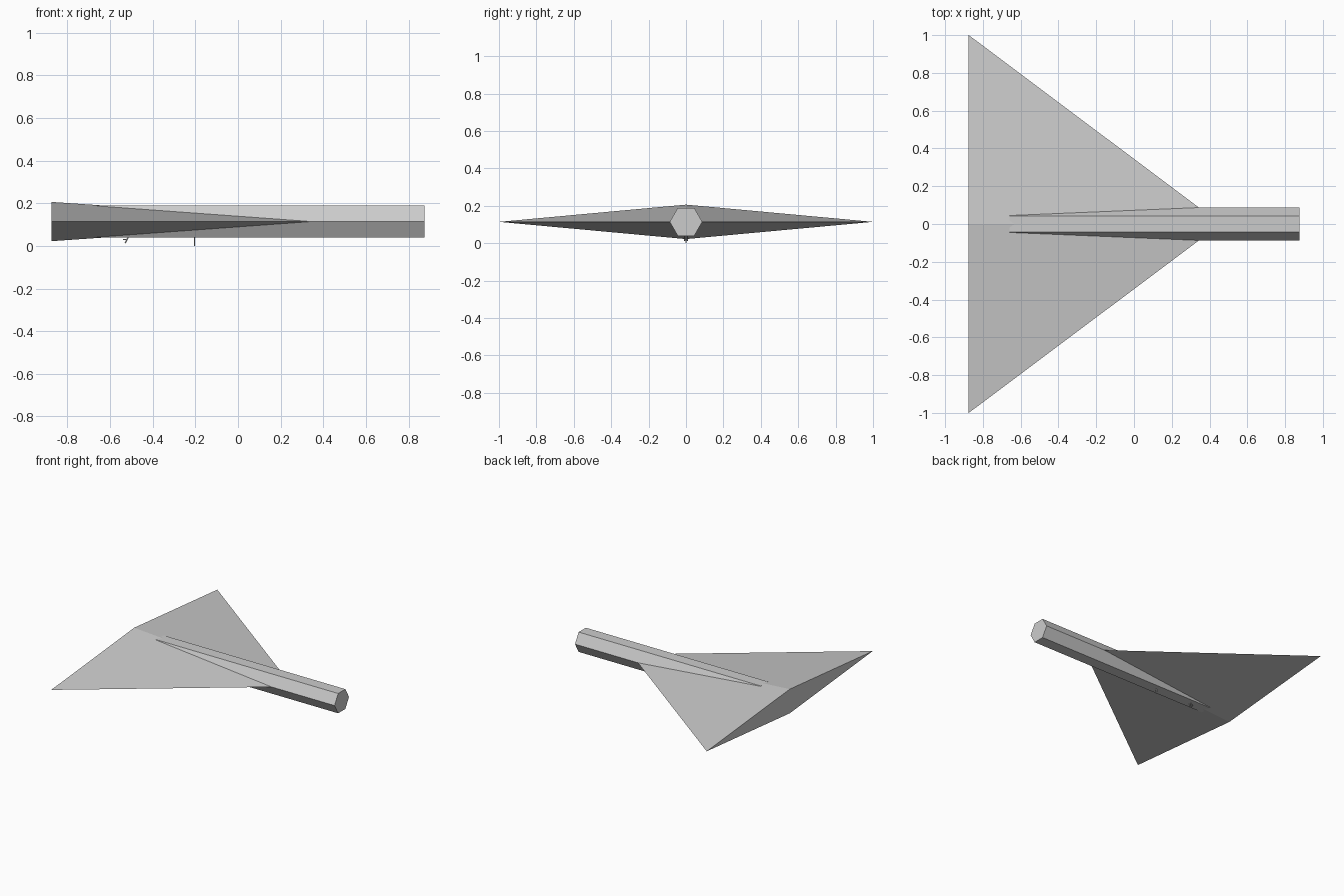
import bpy, bmesh, math
from mathutils import Vector

if "Cube" in bpy.data.objects:
    bpy.data.objects.remove(bpy.data.objects["Cube"])

grey = bpy.data.materials.new("plain_grey")
grey.diffuse_color = (0.6, 0.6, 0.6, 1)
grey.use_nodes = True
grey.node_tree.nodes["Principled BSDF"].inputs["Base Color"].default_value = grey.diffuse_color
MID = 0.114


def make(name, bm):
    bmesh.ops.recalc_face_normals(bm, faces=bm.faces)
    me = bpy.data.meshes.new(name)
    bm.to_mesh(me)
    bm.free()
    me.materials.append(grey)
    ob = bpy.data.objects.new(name, me)
    bpy.context.collection.objects.link(ob)
    return ob


def strut(name, a, b, r, sides=6):
    """Thin rod between two points."""
    a, b = Vector(a), Vector(b)
    bm = bmesh.new()
    bmesh.ops.create_cone(bm, cap_ends=True, segments=sides, radius1=r, radius2=r, depth=(b - a).length)
    bm.transform((b - a).to_track_quat('Z', 'Y').to_matrix().to_4x4())
    bmesh.ops.translate(bm, vec=(a + b) / 2, verts=bm.verts)
    return make(name, bm)


# Delta wing: diamond-shaped rear face drawn to a point at the front
bm = bmesh.new()
rear = [bm.verts.new((-0.875, y, z)) for y, z in
        ((1, MID), (0, 0.206), (-1, MID), (0, 0.022))]
apex = bm.verts.new((0.46, 0, MID))
bm.faces.new(rear)
for i in range(4):
    bm.faces.new((rear[i], rear[(i + 1) % 4], apex))
make("delta_wing", bm)

# Six-sided fuselage, flat on top, its tail buried in the wing
bm = bmesh.new()
rings = [[bm.verts.new((x, 0.087 * math.cos(k * math.pi / 3), MID + 0.087 * math.sin(k * math.pi / 3)))
          for k in range(6)] for x in (-0.66, 0.875)]
for ring in rings:
    bm.faces.new(ring)
for k in range(6):
    j = (k + 1) % 6
    bm.faces.new((rings[0][k], rings[0][j], rings[1][j], rings[1][k]))
make("fuselage", bm)

# Small pin under the belly
strut("belly_pin", (-0.204, 0, 0.0), (-0.204, 0, 0.045), 0.004)

# Tiny hook with two slanted legs and a cross bar under the tail
for side in (-1, 1):
    strut("hook_leg", (-0.53, side * 0.008, 0.012), (-0.512, side * 0.008, 0.045), 0.003)
strut("hook_brace", (-0.54, 0, 0.03), (-0.52, 0, 0.03), 0.003)
strut("hook_bar", (-0.526, -0.01, 0.018), (-0.526, 0.01, 0.018), 0.003)
